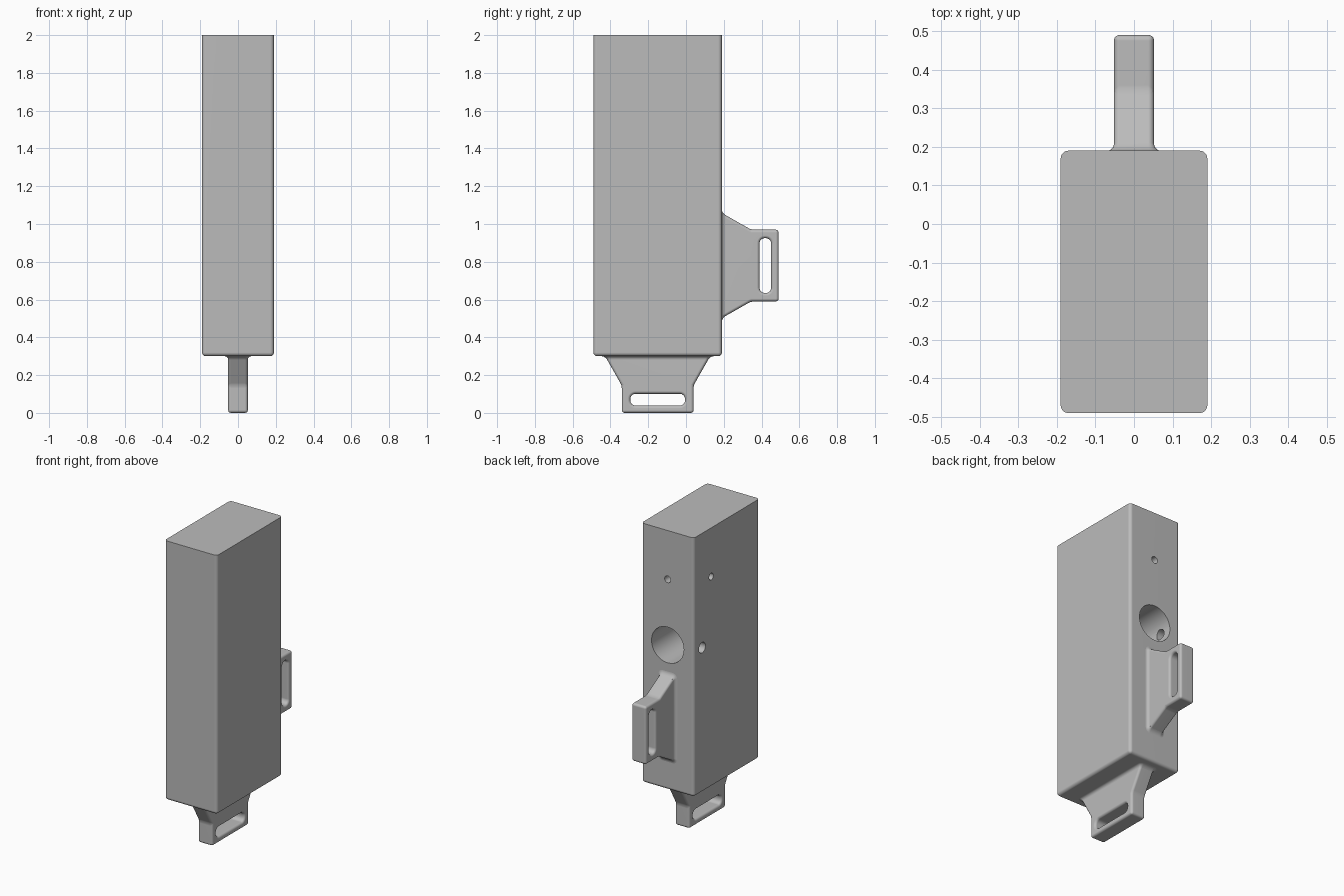
import bpy, bmesh
from math import pi, sin, cos, radians
from mathutils import Matrix, Vector

if "Cube" in bpy.data.objects:
    bpy.data.objects.remove(bpy.data.objects["Cube"], do_unlink=True)

grey = bpy.data.materials.new("plain grey")
grey.use_nodes = True
grey.diffuse_color = (0.5, 0.5, 0.5, 1)
grey.node_tree.nodes["Principled BSDF"].inputs["Base Color"].default_value = (0.5, 0.5, 0.5, 1)


def make(name, bm):
    bmesh.ops.recalc_face_normals(bm, faces=bm.faces)
    mesh = bpy.data.meshes.new(name)
    bm.to_mesh(mesh)
    bm.free()
    mesh.materials.append(grey)
    obj = bpy.data.objects.new(name, mesh)
    bpy.context.collection.objects.link(obj)
    return obj


def activate(obj):
    bpy.ops.object.select_all(action='DESELECT')
    obj.select_set(True)
    bpy.context.view_layer.objects.active = obj


def cut(obj, cutter):
    mod = obj.modifiers.new("cut", 'BOOLEAN')
    mod.operation, mod.solver, mod.object = 'DIFFERENCE', 'EXACT', cutter
    activate(obj)
    bpy.ops.object.modifier_apply(modifier=mod.name)
    bpy.data.objects.remove(cutter, do_unlink=True)


def finish(obj):
    activate(obj)
    bpy.ops.object.shade_smooth_by_angle(angle=radians(35))
    obj.modifiers.new("weighted normals", 'WEIGHTED_NORMAL').keep_sharp = True


def rounded_rect(hu, hv, r, n=6):
    """Corner-rounded rectangle outline as 2D points."""
    pts = []
    for i, (su, sv) in enumerate(((1, 1), (-1, 1), (-1, -1), (1, -1))):
        for k in range(n + 1):
            a = (i + k / n) * pi / 2
            pts.append((su * (hu - r) + r * cos(a), sv * (hv - r) + r * sin(a)))
    return pts


def prism(name, outline, half):
    """Extrude a (y, z) outline symmetrically along x."""
    bm = bmesh.new()
    face = bm.faces.new([bm.verts.new((-half, y, z)) for y, z in outline])
    new = bmesh.ops.extrude_face_region(bm, geom=[face])["geom"]
    bmesh.ops.translate(bm, vec=(2 * half, 0, 0),
                        verts=[g for g in new if isinstance(g, bmesh.types.BMVert)])
    return make(name, bm)


# Body: rounded everywhere except round the top rim
bm = bmesh.new()
bmesh.ops.create_cube(bm, size=1, matrix=Matrix.Translation((0, -0.15, 1.15))
                      @ Matrix.Diagonal((0.38, 0.68, 1.7, 1)))
soft = [e for e in bm.edges if min(v.co.z for v in e.verts) < 1]
bmesh.ops.bevel(bm, geom=soft, offset=0.02, segments=5, profile=0.5, affect='EDGES')
body = make("body", bm)


# Blind round holes: mouth position, inward direction, radius, depth
def drill(mouth, inward, radius, depth):
    d = Vector(inward)
    bm = bmesh.new()
    bmesh.ops.create_cone(bm, cap_ends=True, segments=48, radius1=radius,
                          radius2=radius, depth=2 * depth)
    bm.transform(Matrix.Translation(mouth) @ d.to_track_quat('Z', 'Y').to_matrix().to_4x4())
    cut(body, make("drill", bm))


drill((0, 0.19, 1.25), (0, -1, 0), 0.117, 0.32)
drill((0, 0.19, 1.68), (0, -1, 0), 0.022, 0.1)
drill((0, -0.49, 1.68), (0, 1, 0), 0.022, 0.1)
for y in (0.01, -0.34):
    drill((-0.19, y, 1.68), (1, 0, 0), 0.022, 0.1)
for y in (0.104, -0.03):
    drill((-0.19, y, 1.25), (1, 0, 0), 0.034, 0.13)
finish(body)


# Strap lugs: built pointing down from z = 0, then placed
def lug(name, placement):
    half, base, tip, knee, end, sink = 0.052, 0.278, 0.19, -0.155, -0.3, 0.03
    right = [(base, sink), (base, 0), (tip, knee), (tip, end)]
    outline = right + [(-y, z) for y, z in reversed(right)]
    obj = prism(name, outline, half)
    slot = [(u, v - 0.23) for u, v in rounded_rect(0.145, 0.031, 0.028)]
    cut(obj, prism("slot_cutter", slot, 0.2))
    bevel = obj.modifiers.new("bevel", 'BEVEL')
    bevel.width, bevel.segments = 0.015, 4
    bevel.limit_method, bevel.angle_limit = 'ANGLE', radians(25)
    activate(obj)
    bpy.ops.object.modifier_apply(modifier="bevel")
    obj.matrix_world = placement
    finish(obj)

    # Concave fillet where the lug meets the body
    r, steps = 0.018, 5
    bm = bmesh.new()
    rings = []
    for k in range(steps + 1):
        a = k / steps * pi / 2
        flare, drop = r * (1 - sin(a)), r * (1 - cos(a))
        hy = base - drop * (base - tip) / -knee + flare
        ring = rounded_rect(half + flare, hy, 0.015 + flare, 4)
        rings.append([bm.verts.new((x, y, -drop)) for x, y in ring])
    for low, high in zip(rings, rings[1:]):
        for i in range(len(low)):
            j = (i + 1) % len(low)
            bm.faces.new((low[i], low[j], high[j], high[i]))
    bm.faces.new(rings[0])
    bm.faces.new(rings[-1])
    fillet = make(name + "_fillet", bm)
    fillet.matrix_world = placement
    finish(fillet)


lug("bottom_lug", Matrix.Translation((0, -0.15, 0.3)))
lug("back_lug", Matrix.Translation((0, 0.19, 0.78)) @ Matrix.Rotation(pi / 2, 4, 'X'))
